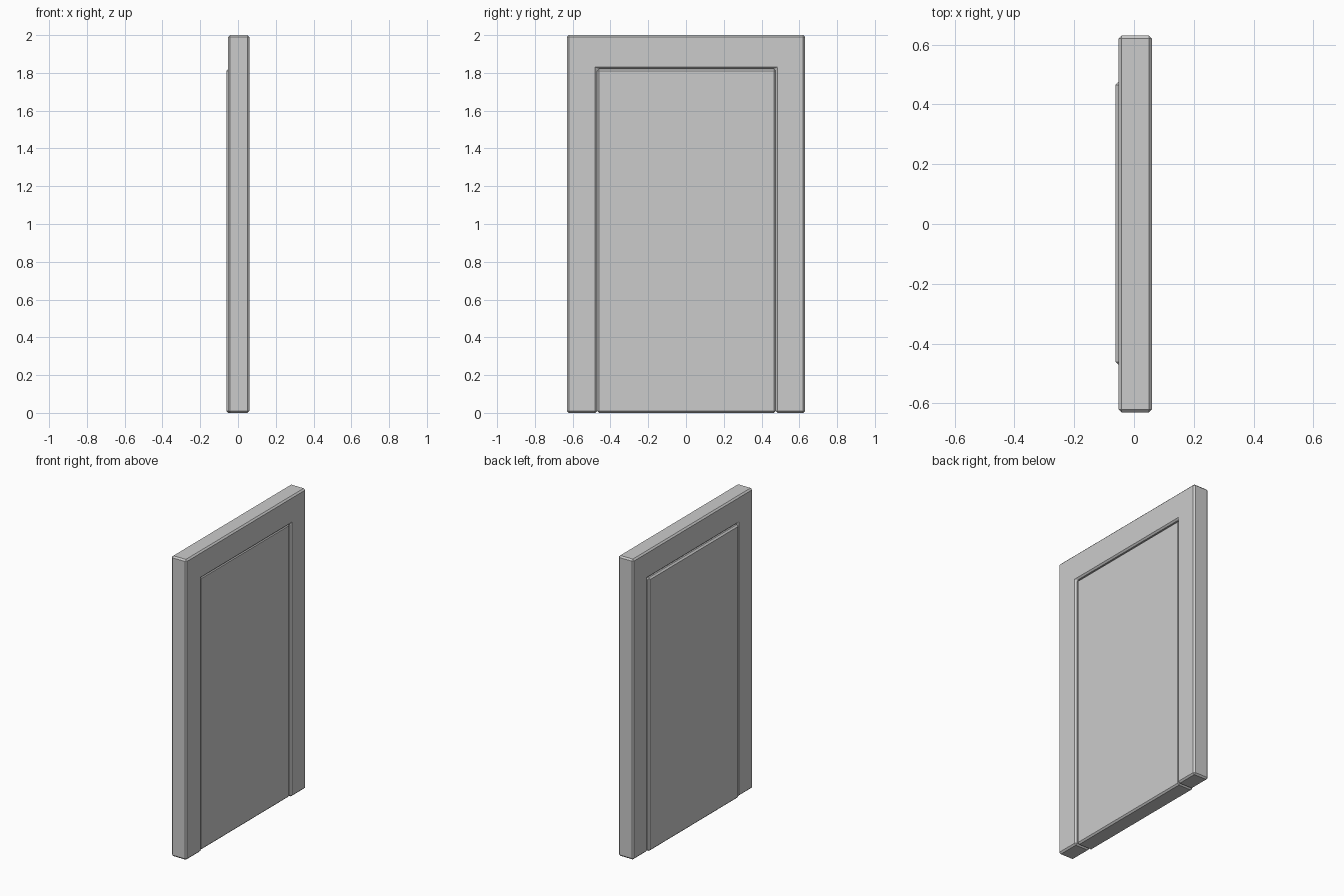
import bpy, bmesh

if "Cube" in bpy.data.objects:
    bpy.data.objects.remove(bpy.data.objects["Cube"])


def slab(name, outline, x0, x1, bevel=0.01):
    """Extrude a (y, z) outline along x and chamfer all its edges."""
    bm = bmesh.new()
    face = bm.faces.new([bm.verts.new((x0, y, z)) for y, z in outline])
    ext = bmesh.ops.extrude_face_region(bm, geom=[face])
    verts = [v for v in ext["geom"] if isinstance(v, bmesh.types.BMVert)]
    bmesh.ops.translate(bm, verts=verts, vec=(x1 - x0, 0, 0))
    bmesh.ops.recalc_face_normals(bm, faces=bm.faces)
    mesh = bpy.data.meshes.new(name)
    bm.to_mesh(mesh)
    bm.free()
    obj = bpy.data.objects.new(name, mesh)
    bpy.context.collection.objects.link(obj)
    mod = obj.modifiers.new("chamfer", 'BEVEL')
    mod.width = bevel
    mod.segments = 1
    mod.limit_method = 'ANGLE'
    return obj


W, H = 0.63, 2.0              # frame half width and height
L, R, T = -0.471, 0.475, 1.82  # opening left, right and top

# Door frame: upside-down U
slab("door_frame",
     [(-W, 0), (-W, H), (W, H), (W, 0), (R, 0), (R, T), (L, T), (L, 0)],
     -0.052, 0.06)

# Door leaf: fills the opening, shifted a little toward -x
slab("door_leaf", [(L, 0), (L, T), (R, T), (R, 0)], -0.062, 0.05)
